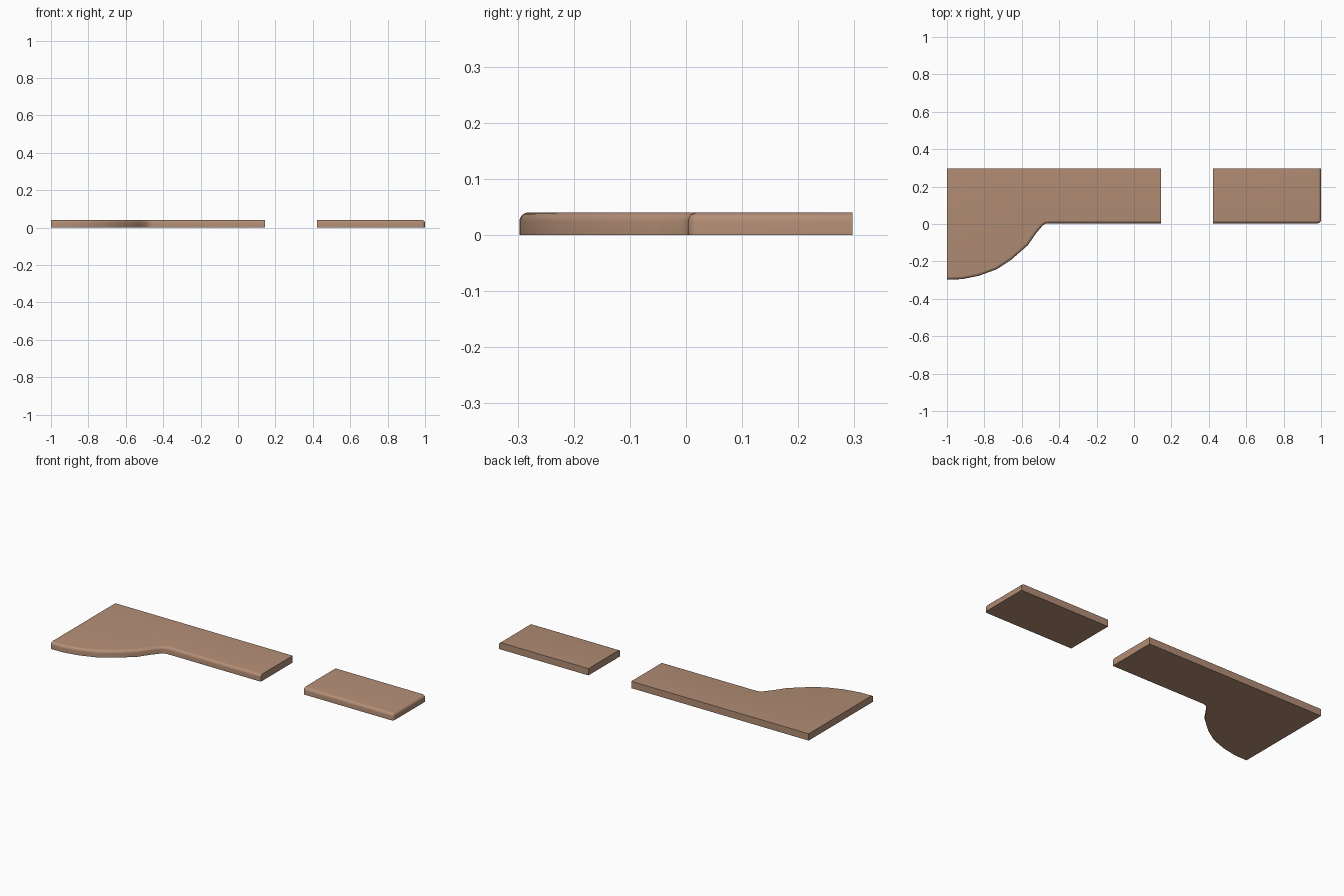
import bpy, bmesh, math

if "Cube" in bpy.data.objects:
    bpy.data.objects.remove(bpy.data.objects["Cube"])

H = 0.04        # slab thickness
R = 0.016       # rounded nosing radius
BACK, FRONT = 0.297, 0.004

mat = bpy.data.materials.new("warm_brown")
mat.diffuse_color = (0.45, 0.27, 0.18, 1)
mat.use_nodes = True
mat.node_tree.nodes["Principled BSDF"].inputs["Base Color"].default_value = mat.diffuse_color


def slab(name, front, rest):
    """Extrude a plan outline; round the top edge along the front points."""
    bm = bmesh.new()
    pts = front + rest
    low = [bm.verts.new((x, y, 0)) for x, y in pts]
    top = [bm.verts.new((x, y, H)) for x, y in pts]
    n = len(pts)
    bm.faces.new(low[::-1])
    bm.faces.new(top)
    for i in range(n):
        j = (i + 1) % n
        bm.faces.new((low[i], low[j], top[j], top[i]))
    bm.normal_update()
    edges = [bm.edges.get((top[i], top[i + 1])) for i in range(len(front) - 1)]
    bmesh.ops.bevel(bm, geom=edges, offset=R, segments=5, profile=0.5,
                    affect='EDGES', clamp_overlap=False)
    bmesh.ops.recalc_face_normals(bm, faces=bm.faces)
    me = bpy.data.meshes.new(name)
    bm.to_mesh(me)
    bm.free()
    me.materials.append(mat)
    ob = bpy.data.objects.new(name, me)
    bpy.context.collection.objects.link(ob)
    bpy.ops.object.select_all(action='DESELECT')
    bpy.context.view_layer.objects.active = ob
    ob.select_set(True)
    bpy.ops.object.shade_smooth_by_angle(angle=math.radians(35))
    return ob


# Long counter with the curved bulge at its left end
slab("curved_countertop",
     [(-1, -0.297), (-0.92, -0.295), (-0.83, -0.277), (-0.734, -0.242),
      (-0.654, -0.189), (-0.568, -0.114), (-0.526, -0.053),
      (-0.49, -0.01), (-0.475, 0.001), (-0.455, FRONT), (0.145, FRONT)],
     [(0.145, BACK), (-1, BACK)])

# Short counter, nosing on the front and right end with a rounded corner
c = 0.017
corner = [(1 - c + c * math.sin(a), FRONT + c - c * math.cos(a))
          for a in (math.radians(d) for d in (0, 30, 60, 90))]
slab("short_countertop",
     [(0.422, FRONT)] + corner + [(1, BACK)],
     [(0.422, BACK)])
